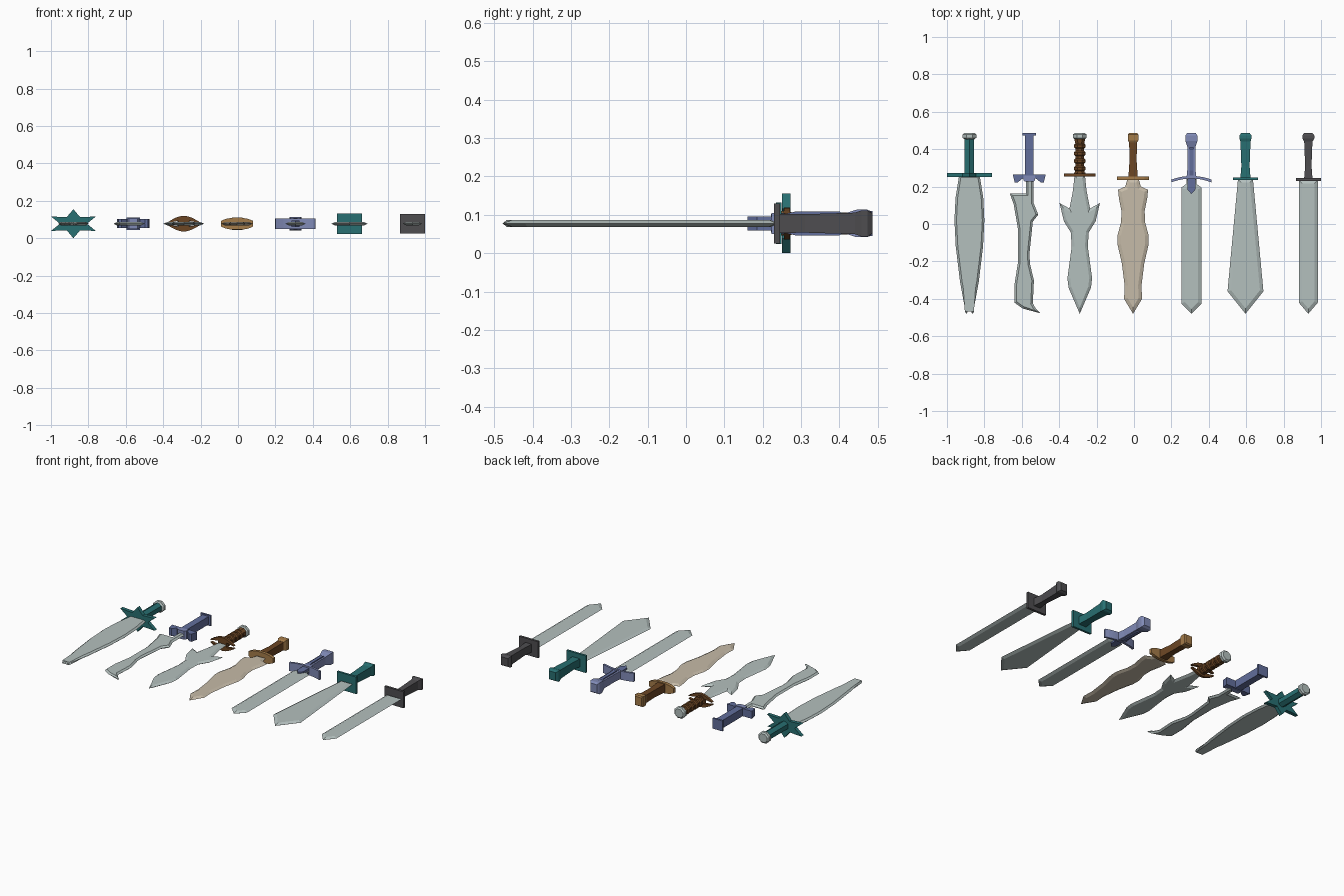
import bpy, bmesh, math
from mathutils import Vector

if "Cube" in bpy.data.objects:
    bpy.data.objects.remove(bpy.data.objects["Cube"])

Z = 0.0775  # height of every sword's centre plane


def lin(c):
    c /= 255
    return c / 12.92 if c < 0.04045 else ((c + 0.055) / 1.055) ** 2.4


def material(name, rgb):
    m = bpy.data.materials.new(name)
    m.diffuse_color = (*[lin(c) for c in rgb], 1)
    m.use_nodes = True
    m.node_tree.nodes["Principled BSDF"].inputs["Base Color"].default_value = m.diffuse_color
    return m


TEAL = material("teal", (40, 112, 114))
DARK = material("dark_grey", (78, 77, 80))
BROWN = material("brown", (108, 70, 36))
TAN = material("tan", (165, 124, 74))
BLUE = material("slate_blue", (98, 110, 156))
PALE = material("pale_blue", (128, 138, 182))
SILVER = material("silver", (180, 192, 190))
BONE = material("bone", (198, 187, 168))


def finish(name, bm, x, mat):
    bmesh.ops.recalc_face_normals(bm, faces=bm.faces)
    me = bpy.data.meshes.new(name)
    bm.to_mesh(me)
    bm.free()
    me.materials.append(mat)
    ob = bpy.data.objects.new(name, me)
    ob.location = (x, 0, Z)
    bpy.context.collection.objects.link(ob)
    return ob


def skin(name, rings, x, mat):
    """Join equal rings of points into a closed solid."""
    bm = bmesh.new()
    vs = [[bm.verts.new(p) for p in r] for r in rings]
    for a, b in zip(vs, vs[1:]):
        for i in range(len(a)):
            j = (i + 1) % len(a)
            bm.faces.new((a[i], a[j], b[j], b[i]))
    bm.faces.new(vs[0])
    bm.faces.new(vs[-1])
    return finish(name, bm, x, mat)


def mirror(half):
    """Right half outline -> full symmetric outline."""
    return half + [(-a, b) for a, b in reversed(half) if abs(a) > 1e-6]


def blade(name, pts, x, mat, inset=0.018, t=0.009):
    """Flat blade with bevelled edges: sharp outline, inset flats above and below."""
    p = [Vector(q) for q in pts]
    n = len(p)
    if sum(p[i - 1].x * p[i].y - p[i].x * p[i - 1].y for i in range(n)) < 0:
        p.reverse()
    inner = []
    for i in range(n):
        d1 = (p[i] - p[i - 1]).normalized()
        d2 = (p[(i + 1) % n] - p[i]).normalized()
        n1, n2 = Vector((-d1.y, d1.x)), Vector((-d2.y, d2.x))
        m = (n1 + n2) / max(1 + n1.dot(n2), 0.02)
        if m.length > 2.2:
            m = m.normalized() * 2.2
        inner.append(p[i] + m * inset)
    skin(name, [[(*q, -t) for q in inner], [(*q, 0) for q in p],
                [(*q, t) for q in inner]], x, mat)


def plate_y(name, pts, y0, y1, x, mat):
    """Outline in x,z pushed along y."""
    skin(name, [[(a, y, b) for a, b in pts] for y in (y0, y1)], x, mat)


def plate_z(name, pts, h, x, mat):
    """Outline in x,y with thickness in z."""
    skin(name, [[(a, b, z) for a, b in pts] for z in (-h, h)], x, mat)


def box_outline(w, h):
    return [(-w, -h), (w, -h), (w, h), (-w, h)]


def grip(name, stations, x, mat, sides=4):
    """Loft along y; stations are (y, half width, half height)."""
    k = 1 / math.cos(math.pi / sides)
    ang = [2 * math.pi * (i + 0.5) / sides for i in range(sides)]
    skin(name, [[(w * k * math.cos(a), y, h * k * math.sin(a)) for a in ang]
                for y, w, h in stations], x, mat)


def round_pommel(name, x):
    grip(name, [(.453, .026, .026), (.461, .037, .034), (.478, .037, .034),
                (.486, .028, .026)], x, SILVER, 8)


def flared(w):
    """Square waisted grip ending in a chamfered pommel."""
    return [(.235, w + .006, .025), (.31, w, .024), (.44, w + .005, .028),
            (.457, .032, .034), (.473, .032, .034), (.486, .023, .026)]


# Sword 1: forked blade, star guard
X = -0.88
blade("fork_blade", mirror([(0, .2), (.022, .18), (.034, .11), (.04, 0), (.037, -.1),
      (.018, -.33), (.013, -.478), (.019, -.478), (.05, -.31), (.073, -.12), (.08, .02),
      (.074, .14), (.055, .26)]), X, SILVER, .011)
star = []
for i in range(12):
    r = 1 if i % 2 else 0.52
    star.append((.1386 * r * math.cos(i * math.pi / 6), .0775 * r * math.sin(i * math.pi / 6)))
plate_y("star_guard", star, .25, .273, X, TEAL)
grip("fork_grip", [(.27, .025, .025), (.456, .025, .025)], X, TEAL, 6)
round_pommel("fork_pommel", X)

# Sword 2: hooked single-edged blade
X = -0.56
blade("hooked_blade", [(-.018, .24), (-.018, .163), (-.104, .163), (-.083, .105), (-.06, -.03),
      (-.061, -.21), (-.08, -.33), (-.08, -.42), (-.035, -.452), (.062, -.478), (.035, -.452),
      (.019, -.425), (.025, -.3), (.004, -.215), (.001, -.16), (.019, .013), (.048, .05),
      (.024, .11), (.024, .24)], X, SILVER, .011)
plate_z("winged_guard", mirror([(.088, .265), (.078, .222), (.062, .222), (.036, .243)]),
        .024, X, BLUE)
plate_z("collar_block", mirror([(.032, .258), (.032, .236), (.022, .226)]), .027, X, PALE)
grip("hooked_grip", [(.26, .022, .025), (.476, .022, .025)], X, BLUE)
grip("hooked_cap", [(.474, .035, .033), (.486, .035, .033)], X, BLUE)

# Sword 3: barbed leaf blade, crescent guard, ringed grip
X = -0.29
blade("barbed_blade", mirror([(.028, .26), (.036, .18), (.055, .083), (.108, .112), (.085, .015),
      (.048, -.045), (.043, -.12), (.066, -.29), (.06, -.34), (0, -.48)]), X, SILVER, .015)
for s, side in ((1, "upper"), (-1, "lower")):
    u = [i / 4 - 1 for i in range(9)]
    arc = [(.083 * v, s * (.01 + .032 * math.cos(v * math.pi / 2))) for v in u]
    arc += [(.08 * v, s * (.006 + .010 * math.cos(v * math.pi / 2))) for v in reversed(u)]
    plate_y(side + "_crescent_guard", arc, .255, .271, X, BROWN)
grip("crescent_hub", [(.255, .03, .03), (.275, .03, .03)], X, BROWN, 8)
rings = [(.268, .03, .028)]
for y in (.295, .335, .375, .415):
    rings += [(y - .012, .024, .024), (y - .005, .031, .029), (y + .008, .031, .029),
              (y + .014, .024, .024)]
grip("ringed_grip", rings + [(.456, .029, .028)], X, BROWN, 8)
round_pommel("barbed_pommel", X)

# Sword 4: waved bone-coloured blade
X = -0.005
blade("waved_blade", mirror([(.03, .24), (.042, .2), (.08, .183), (.076, .14), (.062, .07),
      (.064, .01), (.083, -.06), (.083, -.11), (.06, -.21), (.045, -.33), (.048, -.4),
      (0, -.48)]), X, BONE)
oct_half = [(.025, .032), (.06, .026), (.086, .015), (.086, -.015), (.06, -.026), (.025, -.032)]
plate_y("oval_guard", mirror(oct_half), .236, .255, X, TAN)
grip("waved_grip", [(.25, .025, .026), (.34, .019, .023), (.44, .021, .025)], X, BROWN)
grip("waved_pommel", [(.435, .021, .026), (.446, .028, .032), (.478, .028, .033),
                      (.486, .022, .027)], X, TAN)

# Sword 5: straight blade, curved guard with spike
X = 0.307
blade("straight_blade", mirror([(.026, .24), (.026, .215), (.054, .195), (.054, -.425),
      (0, -.48)]), X, SILVER)
u = [i / 5 - 1 for i in range(11)]
plate_z("curved_guard", [(.108 * v, .257 - .02 * v * v) for v in u]
        + [(.106 * v, .243 - .02 * v * v) for v in reversed(u)], .027, X, PALE)
plate_z("guard_spike", mirror([(.022, .26), (.022, .185), (0, .16)]), .018, X, BLUE)
grip("straight_grip", [(.25, .026, .025), (.3, .021, .024), (.42, .021, .025)], X, PALE)
grip("grip_strip", [(.255, .01, .024), (.285, .01, .031), (.4, .01, .031), (.41, .01, .024)],
     X, BLUE)
grip("straight_pommel", [(.41, .021, .025), (.445, .032, .036), (.473, .032, .036),
                         (.486, .023, .027)], X, PALE)

# Sword 6: widening blade, square guard
X = 0.596
blade("wide_blade", mirror([(.04, .24), (.096, -.36), (0, -.48)]), X, SILVER)
plate_y("teal_square_guard", box_outline(.068, .054), .235, .249, X, TEAL)
grip("teal_grip", flared(.022), X, TEAL)

# Sword 7: plain blade, square guard
X = 0.932
blade("plain_blade", mirror([(.051, .235), (.051, -.42), (0, -.48)]), X, SILVER)
plate_y("dark_square_guard", box_outline(.067, .052), .23, .245, X, DARK)
grip("dark_grip", flared(.017), X, DARK)
